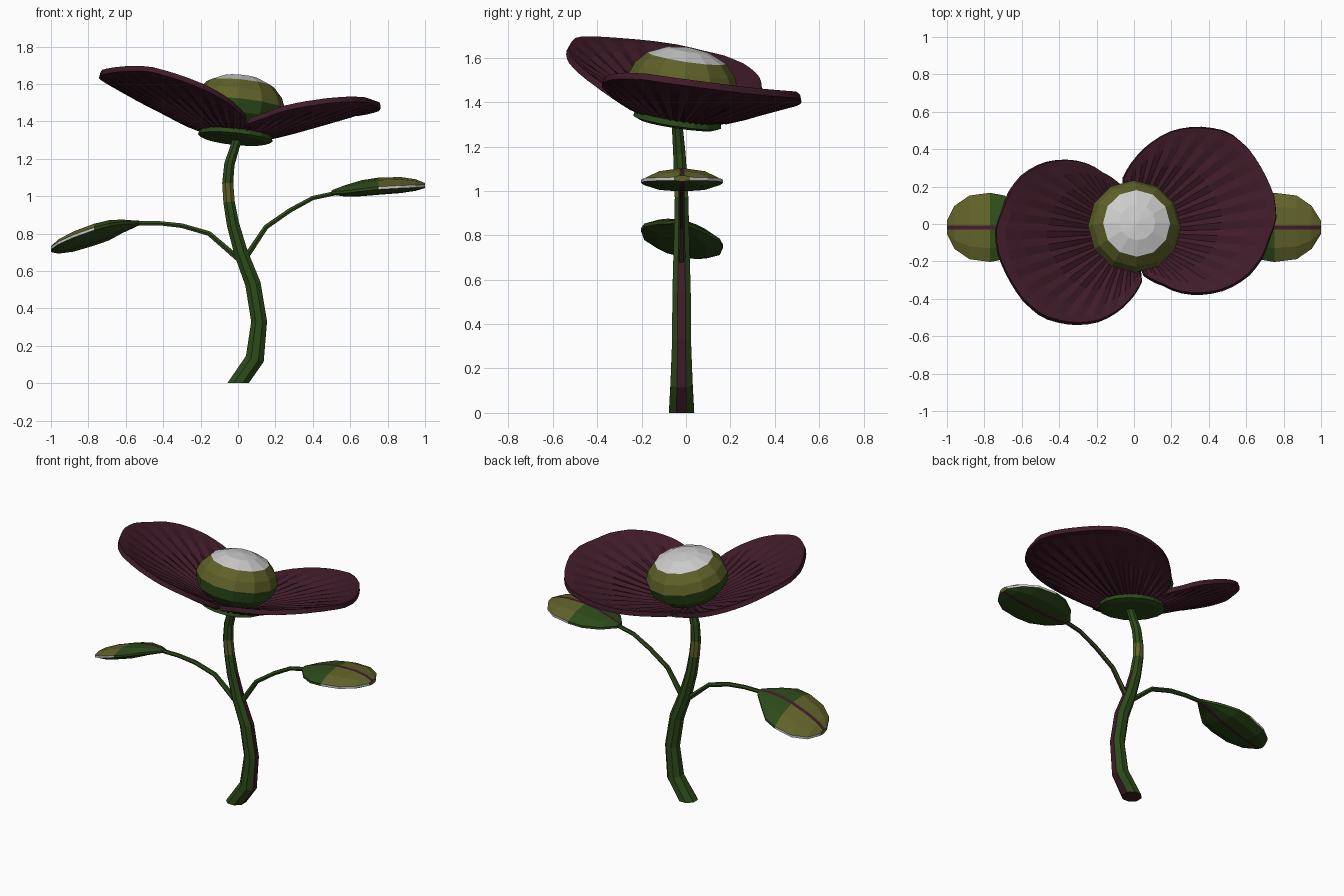
import bpy, bmesh, math
from mathutils import Vector, Matrix

if "Cube" in bpy.data.objects:
    bpy.data.objects.remove(bpy.data.objects["Cube"])

def material(name, rgb):
    m = bpy.data.materials.new(name)
    m.diffuse_color = (*rgb, 1)
    m.use_nodes = True
    m.node_tree.nodes["Principled BSDF"].inputs["Base Color"].default_value = m.diffuse_color
    return m

GREEN, OLIVE, MAROON, PALE = range(4)
MATS = [material("green", (.026, .068, .010)), material("olive", (.115, .12, .022)),
        material("maroon", (.05, .011, .022)), material("pale", (.75, .75, .75))]

def interp(table, x):
    for (a, u), (b, v) in zip(table, table[1:]):
        if x <= b:
            return u + (v - u) * (x - a) / (b - a)
    return table[-1][1]

def loft(name, rings, color, closed=True, caps=True):
    """Skin a list of rings; color(i, j) picks the material of each quad."""
    bm = bmesh.new()
    vs = [[bm.verts.new(p) for p in r] for r in rings]
    n = len(rings[0])
    for i in range(len(vs) - 1):
        for j in range(n if closed else n - 1):
            k = (j + 1) % n
            f = bm.faces.new((vs[i][j], vs[i][k], vs[i + 1][k], vs[i + 1][j]))
            f.material_index = color(i, j)
    if caps and closed:
        bm.faces.new(vs[0][::-1]).material_index = color(0, 0)
        bm.faces.new(vs[-1]).material_index = color(len(vs) - 2, 0)
    bmesh.ops.recalc_face_normals(bm, faces=bm.faces)
    me = bpy.data.meshes.new(name)
    bm.to_mesh(me)
    bm.free()
    for m in MATS:
        me.materials.append(m)
    ob = bpy.data.objects.new(name, me)
    bpy.context.collection.objects.link(ob)
    return ob

def tube(name, path, sides, color, flat_start=False):
    """Tube along (x, y, z, radius) points lying close to the xz plane."""
    pts = [Vector(p[:3]) for p in path]
    rings = []
    for i, p in enumerate(pts):
        t = pts[min(i + 1, len(pts) - 1)] - pts[max(i - 1, 0)]
        if flat_start and i == 0:
            t = Vector((0, 0, 1))
        u = Vector((t.z, 0, -t.x)).normalized()
        v = Vector((0, 1, 0))
        rings.append([p + path[i][3] * (u * math.cos(a) + v * math.sin(a))
                      for a in ((j - .5) * math.tau / sides for j in range(sides))])
    return loft(name, rings, color)

# Curved main stem with an olive band and a maroon stripe on its +x side
stem = [(0, -.02, 0, .062), (.09, -.02, .13, .054), (.113, -.02, .33, .046),
        (.08, -.02, .53, .045), (.015, -.02, .7, .04), (-.027, -.02, .85, .036),
        (-.048, -.02, .97, .033), (-.055, -.025, 1.07, .032),
        (-.046, -.03, 1.17, .03), (-.005, -.04, 1.3, .026)]
tube("stem", stem, 8, lambda i, j: OLIVE if i == 6 else MAROON if j == 0 and i < 5 else GREEN, True)

# Leaf stalks
tube("right_leaf_stalk", [(.02, -.02, .64, .018), (.15, -.02, .835, .015), (.28, -.02, .925, .014),
     (.4, -.02, .99, .013), (.54, -.02, 1.02, .013)], 6, lambda i, j: MAROON if j == 0 else GREEN)
tube("left_leaf_stalk", [(.02, -.02, .65, .018), (-.155, -.02, .8, .015), (-.3, -.02, .842, .014),
     (-.42, -.02, .855, .013), (-.56, -.02, .855, .013)], 6, lambda i, j: GREEN)

# Leaves: lens sections with midribs, olive outer half and pale rim
def leaf(name, side, spine, roll):
    stations = list(zip(spine, (.025, .11, .17, .185, .17, .115, .035)))
    rings = []
    for (x, z), w in stations:
        k, rib, e = w / .185, min(.011, w * .3), .007
        top, low = .05 * k + .006, .03 * k + .006
        sec = [(-w, e), (-.6 * w, .75 * top), (-rib, top), (rib, top), (.6 * w, .75 * top), (w, e),
               (w, -e), (.6 * w, -.85 * low), (rib, -low), (-rib, -low), (-.6 * w, -.85 * low), (-w, -e)]
        rings.append([Vector((side * x, y - .018, z + h + roll * y)) for y, h in sec])

    def color(i, j):
        if j in (2, 8):
            return MAROON
        if i < 3:
            return GREEN
        return PALE if j in (5, 11) else OLIVE if j < 5 else GREEN
    loft(name, rings, color)

leaf("right_leaf", 1, [(.5, 1.018), (.57, 1.022), (.66, 1.033), (.75, 1.043),
                       (.87, 1.05), (.95, 1.053), (1, 1.055)], 0)
leaf("left_leaf", -1, [(.53, .855), (.62, .835), (.69, .812), (.77, .788),
                       (.88, .752), (.96, .727), (1, .715)], -.2)

# Flower frame, tipped towards +x and +y
tilt = Vector((0, 0, 1)).rotation_difference(Vector((.1, .15, 1))).to_matrix().to_4x4()
frame = Matrix.Translation((-.015, -.04, 1.31)) @ tilt

def lathe(name, profile, sides, color):
    rings = [[frame @ Vector((r * math.cos(a), r * math.sin(a), h))
              for a in (j * math.tau / sides for j in range(sides))] for r, h in profile]
    return loft(name, rings, color)

# Disc under the petals
lathe("calyx", [(.17, -.012), (.2, 0), (.195, .025), (.1, .035)], 16, lambda i, j: GREEN)

# Banded dome in the middle
lathe("flower_core", [(.17, .05), (.235, .11), (.25, .18), (.228, .24), (.18, .293),
                      (.097, .33), (.004, .342)], 12,
      lambda i, j: (GREEN, GREEN, OLIVE, OLIVE, PALE, PALE)[i])

# Two pleated petals, half a turn apart
outline = [(104, .25), (117, .335), (125, .42), (134, .5), (145, .59), (156, .66), (166, .70),
           (176, .725), (182, .755), (192, .76), (204, .745), (214, .735), (225, .71),
           (238, .63), (249, .55), (260, .45), (270, .36), (280, .28)]
rise = [(.06, .03), (.2, .04), (.3, .08), (.4, .125), (.55, .185), (.7, .25), (.8, .265)]
STEPS = 40
for name, turn in (("left_petal", 0), ("right_petal", 180)):
    rings = []
    for s in (0, .2, .4, .6, .8, .93, 1):
        ring = []
        for j in range(STEPS + 1):
            deg = 104 + 176 * j / STEPS
            r = .06 + (interp(outline, deg) - .06) * s
            a = math.radians(deg + turn)
            h = interp(rise, r) + (-1) ** j * .007 * math.sin(math.pi * s)
            ring.append(frame @ Vector((r * math.cos(a), r * math.sin(a), h)))
        rings.append(ring)
    petal = loft(name, rings, lambda i, j: MAROON, closed=False)
    mod = petal.modifiers.new("thickness", 'SOLIDIFY')
    mod.thickness = .03
    mod.offset = 0
